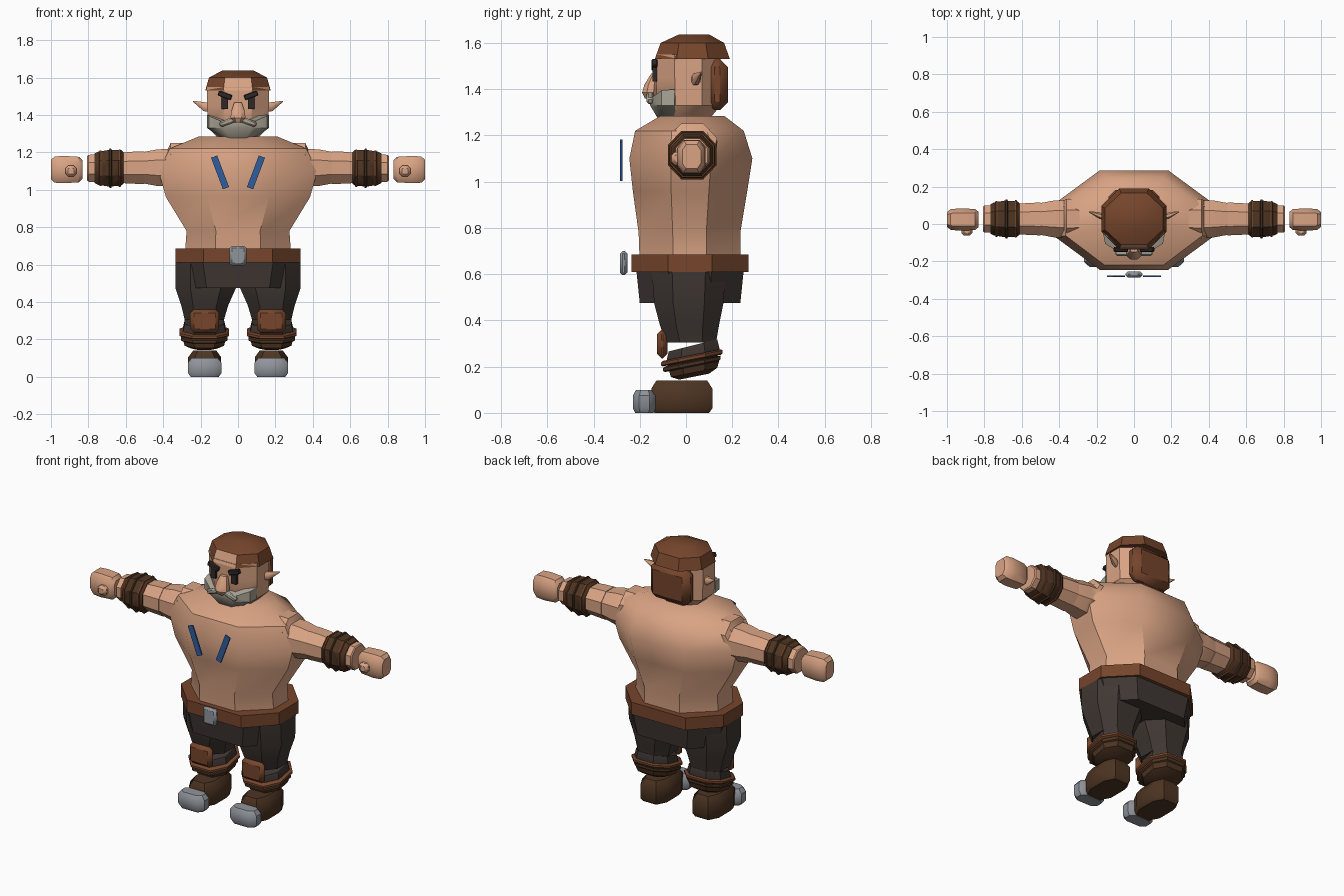
import bpy, bmesh, math
from mathutils import Matrix, Vector

old = bpy.data.objects.get("Cube")
if old:
    bpy.data.objects.remove(old, do_unlink=True)


def material(name, r, g, b):
    m = bpy.data.materials.new(name)
    m.use_nodes = True
    m.diffuse_color = (r, g, b, 1)
    bsdf = next(n for n in m.node_tree.nodes if n.type == 'BSDF_PRINCIPLED')
    bsdf.inputs["Base Color"].default_value = (r, g, b, 1)
    bsdf.inputs["Roughness"].default_value = 0.8
    return m


skin = material("skin", .70, .37, .23)
brown = material("reddish_brown", .18, .06, .025)
leather = material("dark_leather", .075, .035, .016)
cloth = material("dark_cloth", .05, .038, .033)
steel = material("steel", .28, .30, .33)
beard_grey = material("beard_grey", .40, .37, .30)
blue = material("blue_paint", .03, .11, .34)
black = material("soft_black", .028, .022, .02)
parts = []


def finish(name, bm, *mats):
    bmesh.ops.recalc_face_normals(bm, faces=bm.faces[:])
    mesh = bpy.data.meshes.new(name)
    bm.to_mesh(mesh)
    bm.free()
    ob = bpy.data.objects.new(name, mesh)
    bpy.context.collection.objects.link(ob)
    for m in mats:
        mesh.materials.append(m)
    parts.append(ob)
    return ob


def ring(t, cu, cv, hu, hv, f=.45, g=.42, slope=0, axis='z', side=1):
    """Eight-sided section; t runs along the axis, slope tilts it front to back."""
    flat = [(hu * f, -hv), (hu, -hv * g), (hu, hv * g), (hu * f, hv),
            (-hu * f, hv), (-hu, hv * g), (-hu, -hv * g), (-hu * f, -hv)]
    if axis == 'x':
        return [(side * t, cu + u, cv + v) for u, v in flat]
    return [(side * (cu + u), cv + v, t + slope * v) for u, v in flat]


def loft(name, rings, *mats):
    bm = bmesh.new()
    rows = [[bm.verts.new(p) for p in r] for r in rings]
    n = len(rows[0])
    for a, b in zip(rows, rows[1:]):
        for i in range(n):
            j = (i + 1) % n
            bm.faces.new((a[i], a[j], b[j], b[i]))
    bm.faces.new(rows[0][::-1])
    bm.faces.new(rows[-1])
    return finish(name, bm, *mats)


def box(name, centre, size, mat, bevel=0, turn=0, segments=1):
    """Box with cut edges, turned about the front-back axis."""
    bm = bmesh.new()
    bmesh.ops.create_cube(bm, size=1)
    bmesh.ops.scale(bm, vec=size, verts=bm.verts[:])
    if bevel:
        bmesh.ops.bevel(bm, geom=bm.edges[:], offset=bevel, segments=segments,
                        profile=.5, affect='EDGES')
    bm.transform(Matrix.Translation(Vector(centre)) @ Matrix.Rotation(turn, 4, 'Y'))
    return finish(name, bm, mat)


def body(rows, f, g):
    """Sections from (z, half width, front y, back y)."""
    return [ring(z, 0, (a + b) / 2, hx, (b - a) / 2, f, g) for z, hx, a, b in rows]


# Torso, belt and hips
loft("torso", body([(.64, .285, -.20, .235), (.78, .275, -.205, .235), (.96, .385, -.23, .265),
                    (1.10, .425, -.245, .287), (1.22, .365, -.22, .25),
                    (1.285, .21, -.11, .165)], .43, .33), skin)
loft("belt", body([(.61, .335, -.235, .27), (.685, .335, -.235, .27)], .55, .38), brown)
loft("hips", body([(.475, .29, -.20, .235), (.62, .325, -.215, .25)], .58, .4), cloth)
box("belt_buckle", (0, -.27, .648), (.09, .032, .105), steel, .012)

# Head and hair cap, with the forehead left bare
loft("head", body([(1.27, .10, -.09, .10), (1.33, .16, -.125, .15),
                   (1.45, .165, -.13, .15), (1.55, .165, -.13, .15)], .45, .42), skin)
hair = loft("hair_cap", body([(1.53, .175, -.135, .19), (1.60, .155, -.11, .165),
                              (1.637, .085, -.03, .10)], .45, .42), brown, skin)
for p in hair.data.polygons:
    if p.normal.y < -.8 and p.center.z < 1.6:
        p.material_index = 1
box("back_hair", (0, .135, 1.42), (.27, .095, .22), brown, .035)

# Beard wraps the jaw: three corners on each side
jaw = [(.165, -.05, 1.40), (.155, -.105, 1.395), (.075, -.155, 1.36)]
jaw += [(-x, y, z) for x, y, z in reversed(jaw)]
loft("beard", [[(x * .55, y * .8, 1.277) for x, y, z in jaw],
               [(x, y, 1.33) for x, y, z in jaw], jaw], beard_grey)
loft("nose", [ring(1.36, 0, -.15, .022, .028), ring(1.385, 0, -.155, .04, .035),
              ring(1.42, 0, -.15, .036, .03), ring(1.467, 0, -.135, .02, .016)], skin)

for s, tag in ((1, "left"), (-1, "right")):
    # Face details
    box(tag + "_moustache", (s * .05, -.155, 1.365), (.10, .03, .03), beard_grey, .008, s * .35)
    box(tag + "_eye", (s * .07, -.135, 1.463), (.034, .02, .06), black)
    box(tag + "_eyebrow", (s * .07, -.136, 1.505), (.075, .025, .028), black, .004, -s * .35)
    loft(tag + "_ear", [ring(t, cu, cv, hu, hv, axis='x', side=s) for t, cu, cv, hu, hv in
                        ((.15, .035, 1.44, .014, .025), (.185, .045, 1.445, .018, .024),
                         (.24, .065, 1.473, .003, .003))], skin)

    # Arm pieces
    def sleeve(name, rows, mat):
        loft(f"{tag}_{name}", [ring(x, .027, z, r, r, axis='x', side=s) for x, r, z in rows], mat)

    sleeve("upper_arm", [(.26, .10, 1.15), (.36, .108, 1.143), (.375, .10, 1.118),
                         (.43, .098, 1.118), (.51, .083, 1.118)], skin)
    sleeve("forearm", [(.50, .088, 1.118), (.57, .085, 1.118), (.70, .075, 1.115),
                       (.80, .072, 1.115), (.806, .066, 1.115)], skin)
    sleeve("bracer", [(.612, .084, 1.117), (.625, .095, 1.117), (.69, .098, 1.115),
                      (.75, .088, 1.115), (.768, .078, 1.115)], leather)
    for k, x, r in ((1, .632, .10), (2, .682, .105), (3, .735, .096)):
        sleeve(f"bracer_strap_{k}", [(x - .007, r - .007, 1.115), (x - .004, r, 1.115),
                                     (x + .004, r, 1.115), (x + .007, r - .007, 1.115)],
               brown if k != 2 else leather)

    # Fist and thumb
    loft(tag + "_hand", [ring(x, .024, 1.108, a, b, .6, .55, axis='x', side=s) for x, a, b in
                         ((.832, .042, .05), (.85, .056, .068), (.93, .06, .073),
                          (.98, .055, .07), (1.0, .04, .052))], skin)
    box(tag + "_thumb", (s * .893, -.035, 1.10), (.058, .055, .058), skin, .014)

    # Painted chest stripe
    box(tag + "_chest_stripe", (s * .096, -.28, 1.093), (.035, .009, .18), blue, turn=s * .36)

    # Trouser leg and lower leg
    loft(tag + "_thigh", [ring(z, cx, cy, hx, hy, .5, .45, side=s) for z, cx, cy, hx, hy in
                          ((.305, .18, .022, .105, .108), (.38, .178, .015, .125, .128),
                           (.475, .173, .012, .162, .15), (.615, .17, .012, .165, .16))], cloth)
    loft(tag + "_shin", [ring(z, .18, .03, hx, hy, .5, .45, .25, side=s) for z, hx, hy in
                         ((.20, .105, .10), (.25, .115, .115), (.292, .105, .105))], cloth)

    # Tilted boot cuff with two rolled bands
    loft(tag + "_boot_cuff", [ring(z, .18, .035, hx, hy, .5, .45, .2, side=s) for z, hx, hy in
                              ((.157, .07, .065), (.175, .105, .10), (.225, .12, .115))], leather)
    for k, z, r in ((1, .212, .124), (2, .238, .133)):
        loft(f"{tag}_cuff_band_{k}", [ring(z + dz, .18, .025, r - dr, r - dr, .5, .45, .2, side=s)
                                      for dz, dr in ((-.012, .008), (-.006, 0),
                                                     (.006, 0), (.012, .008))],
             brown if k == 2 else leather)

    # Knee pad, boot and toe cap
    box(tag + "_knee_pad", (s * .178, -.103, .298), (.155, .045, .125), brown, .02)
    loft(tag + "_boot", [ring(z, .178, -.018, hx, hy, .6, .5, side=s) for z, hx, hy in
                         ((0, .075, .118), (.02, .088, .132), (.105, .088, .132),
                          (.14, .062, .11))], leather)
    loft(tag + "_toe_cap", [ring(z, .178, -.18, hx, hy, .65, .45, side=s) for z, hx, hy in
                            ((0, .075, .04), (.02, .09, .05), (.075, .09, .05),
                             (.10, .07, .036))], steel)

# Soft shading with crisp edges
bpy.ops.object.select_all(action='DESELECT')
for ob in parts:
    ob.select_set(True)
bpy.context.view_layer.objects.active = parts[0]
bpy.ops.object.shade_smooth_by_angle(angle=math.radians(38))
